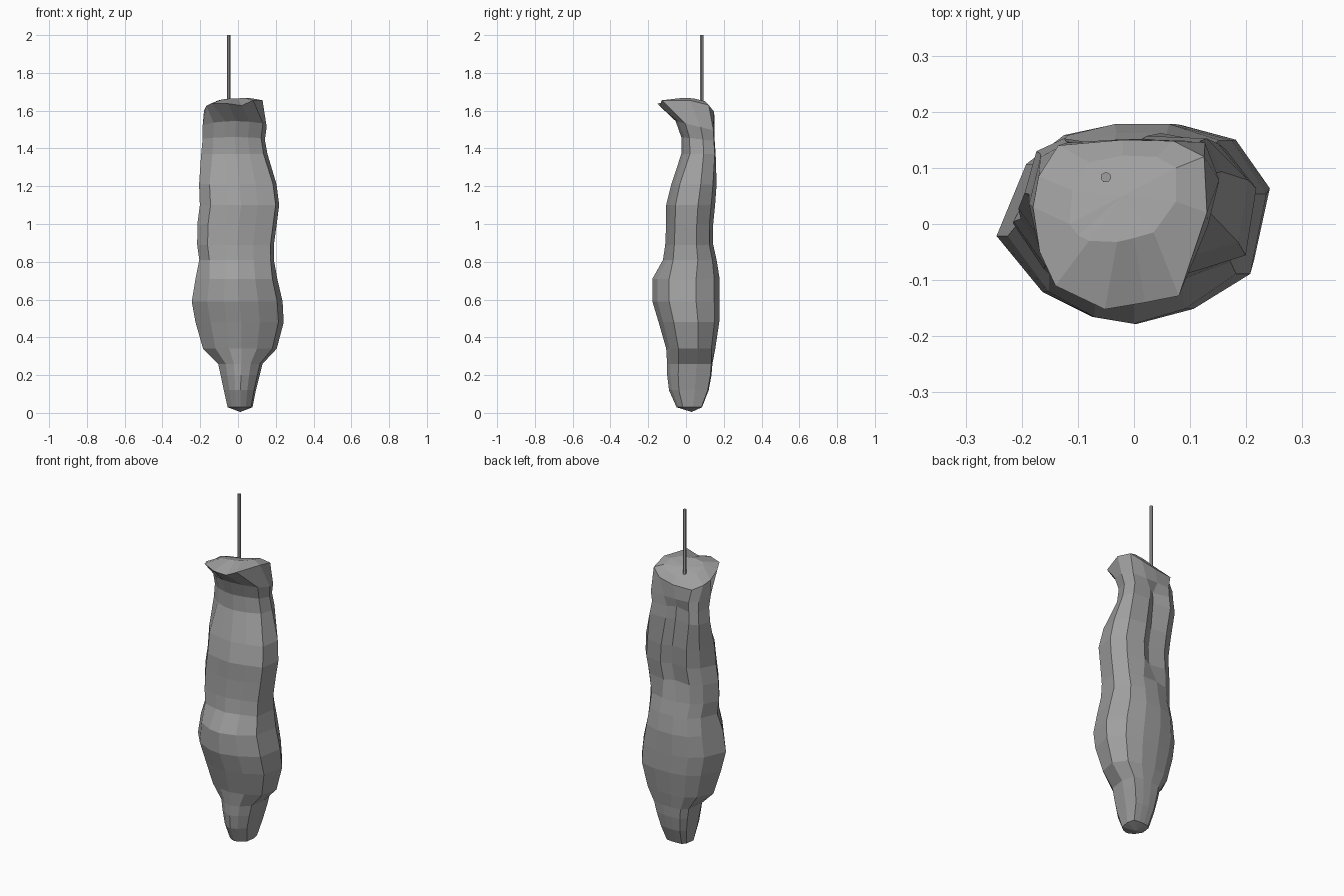
import bpy, bmesh, math
from mathutils import Vector

grey = bpy.data.materials.new("grey")
grey.diffuse_color = (0.35, 0.35, 0.35, 1)

# Lumpy twelve-sided cross-section, scaled to a unit box
SECTION = [(-1, -.12), (-.66, -.68), (-.29, -.93), (.04, -1), (.46, -.85), (.88, -.5),
           (1, .3), (.74, .84), (.33, 1), (-.12, 1), (-.5, .89), (-.78, .6)]
# Squarer back corners on the neck and the tail, squarer front on the chest
SQUARE = {7: (.85, .95), 10: (-.6, .95), 11: (-.88, .7)}
CHEST = {1: (-.73, -.76), 5: (.91, -.62), 10: (-.5, .86), 11: (-.79, .55)}

# Rings: z, x min, x max, y min, y max, height drop from centre to back
RINGS = [
    (.03, -.055, .077, -.05, .085, 0),
    (.12, -.075, .095, -.09, .12, 0),
    (.20, -.092, .115, -.10, .135, 0),
    (.26, -.105, .13, -.10, .14, 0),
    (.34, -.185, .205, -.105, .155, 0),
    (.48, -.225, .242, -.145, .176, 0),
    (.59, -.245, .236, -.178, .178, 0),
    (.71, -.225, .208, -.178, .178, 0),
    (.81, -.205, .19, -.122, .162, 0),
    (.89, -.216, .19, -.11, .144, 0),
    (1.0, -.215, .205, -.105, .144, 0),
    (1.10, -.202, .218, -.105, .154, 0),
    (1.21, -.206, .204, -.078, .162, 0),
    (1.37, -.195, .156, -.025, .157, 0),
    (1.45, -.187, .142, -.025, .152, .01),
    (1.52, -.187, .152, -.055, .15, .025),
]

# Uneven overhanging rim and the raised crown inside it
RIM = [(-.18, .03, 1.60), (-.168, -.05, 1.625), (-.14, -.11, 1.64), (-.052, -.152, 1.637),
       (.02, -.14, 1.627), (.08, -.128, 1.655), (.13, .02, 1.655), (.125, .12, 1.63),
       (.07, .148, 1.595), (-.02, .15, 1.575), (-.135, .14, 1.57), (-.17, .085, 1.585)]
CROWN = [(-.115, 0, 1.65), (-.1, -.02, 1.655), (-.08, -.03, 1.66), (-.03, -.032, 1.665),
         (0, -.025, 1.665), (.035, -.015, 1.668), (.075, .04, 1.665), (.075, .1, 1.65),
         (.04, .12, 1.63), (-.02, .122, 1.612), (-.08, .11, 1.61), (-.11, .06, 1.63)]

# Hanging body
bm = bmesh.new()
loops = []
for z, x0, x1, y0, y1, drop in RINGS:
    loop = []
    for i, (u, v) in enumerate(SECTION):
        if z > 1.3 or z < .3:
            u, v = SQUARE.get(i, (u, v))
        elif z > .75:
            u, v = CHEST.get(i, (u, v))
        inset = 0
        if .95 < z < 1.5:                 # long fold down the back
            if i == 8:
                u = .24
            elif i == 9:
                u, inset = -.02, .028
        loop.append(bm.verts.new(((x0 + x1) / 2 + u * (x1 - x0) / 2,
                                  (y0 + y1) / 2 + v * (y1 - y0) / 2 - inset, z - drop * v)))
    loops.append(loop)
loops += [[bm.verts.new(p) for p in ring] for ring in (RIM, CROWN)]
n = len(SECTION)
for a, b in zip(loops, loops[1:]):
    for i in range(n):
        j = (i + 1) % n
        bm.faces.new((a[i], a[j], b[j], b[i]))
for loop, tip in ((loops[0], (.012, .03, .005)), (loops[-1], (-.02, .05, 1.645))):
    c = bm.verts.new(tip)
    for i in range(n):
        bm.faces.new((loop[i], loop[(i + 1) % n], c))
bmesh.ops.recalc_face_normals(bm, faces=bm.faces)
mesh = bpy.data.meshes.new("hanging_body")
bm.to_mesh(mesh)
bm.free()
body = bpy.data.objects.new("hanging_body", mesh)
bpy.context.collection.objects.link(body)
body.data.materials.append(grey)

# Thin hanging rod
bpy.ops.mesh.primitive_cylinder_add(vertices=7, radius=.0095, depth=.38, location=(-.05, .083, 1.81))
rod = bpy.context.object
rod.name = "hanging_rod"
rod.data.materials.append(grey)
